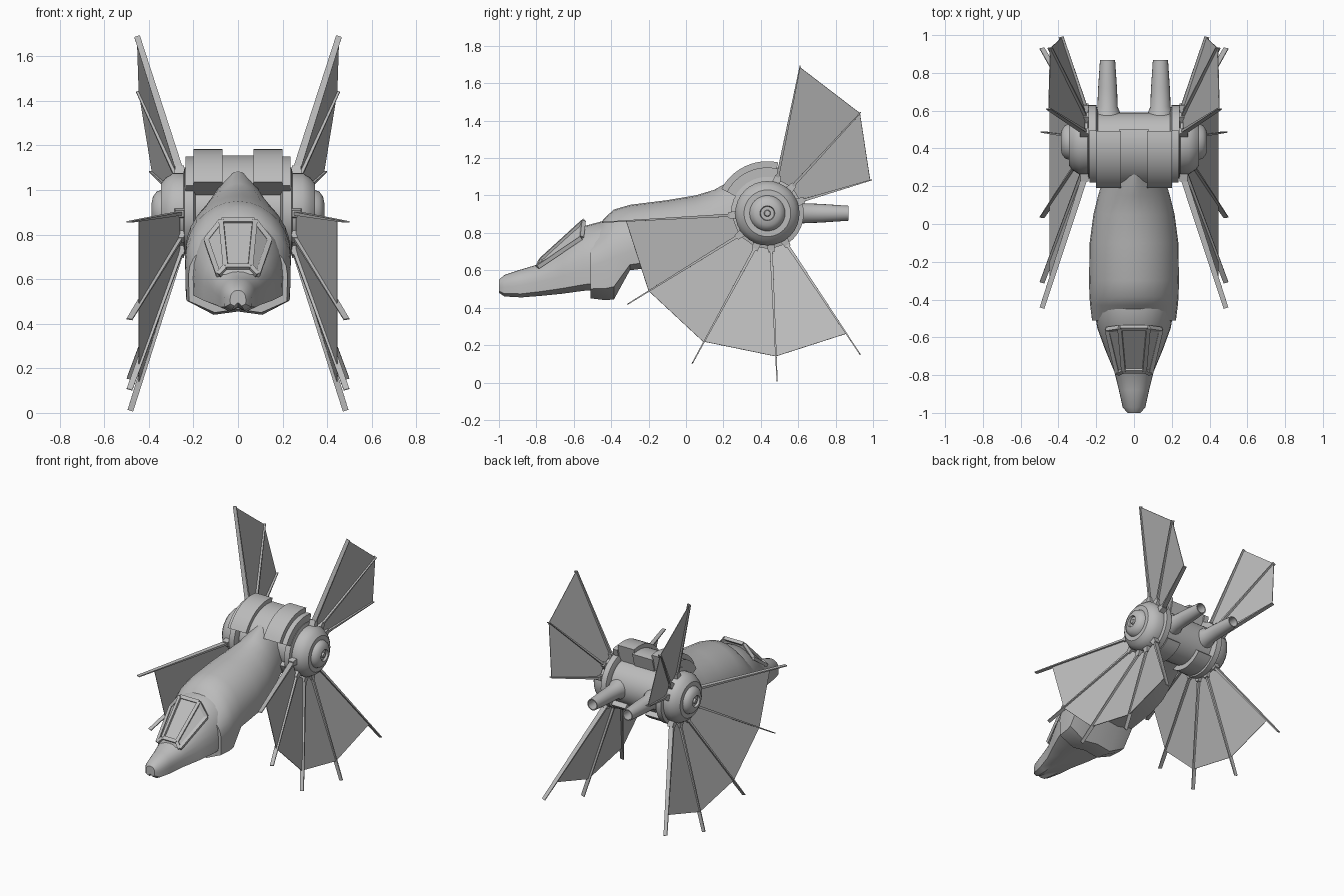
import bpy, bmesh, math
from mathutils import Vector as V

old = bpy.data.objects.get("Cube")
if old:
    bpy.data.objects.remove(old)

grey = bpy.data.materials.new("hull_grey")
grey.use_nodes = True
GREY = (0.5, 0.5, 0.5, 1)
grey.diffuse_color = GREY
grey.node_tree.nodes["Principled BSDF"].inputs["Base Color"].default_value = GREY

HUB_Y, HUB_Z = 0.435, 0.905


def make(name, verts, faces, mirror=False, smooth=0):
    """Mesh object with consistent normals, optional mirroring and smoothing."""
    mesh = bpy.data.meshes.new(name)
    mesh.from_pydata(verts, [], faces)
    bm = bmesh.new()
    bm.from_mesh(mesh)
    bmesh.ops.recalc_face_normals(bm, faces=bm.faces)
    bm.to_mesh(mesh)
    bm.free()
    mesh.materials.append(grey)
    ob = bpy.data.objects.new(name, mesh)
    bpy.context.collection.objects.link(ob)
    if smooth:
        bpy.ops.object.select_all(action="DESELECT")
        bpy.context.view_layer.objects.active = ob
        ob.select_set(True)
        bpy.ops.object.shade_smooth_by_angle(angle=math.radians(smooth))
    if mirror:
        ob.modifiers.new("Mirror", "MIRROR").use_mirror_merge = False
    return ob


def loft(name, rings, closed=False, **kw):
    """Skin between equal rings; cap the ends unless the rings form a loop."""
    n, m = len(rings[0]), len(rings)
    faces = [(i * n + j, i * n + (j + 1) % n, (i + 1) % m * n + (j + 1) % n, (i + 1) % m * n + j)
             for i in range(m if closed else m - 1) for j in range(n)]
    if not closed:
        faces += [tuple(range(n)), tuple(range((m - 1) * n, m * n))]
    return make(name, [p for r in rings for p in r], faces, **kw)


def hull_ring(y, w, zb, zt, zm, power):
    """Rounded top, flat sides and a shallow chined belly."""
    half = []
    for k in range(8):
        a = math.pi / 2 * k / 7
        half.append((w * math.sin(a) ** (2 / power), zm + (zt - zm) * max(math.cos(a), 0) ** (2 / power)))
    half += [(w * 0.99, zb + (zm - zb) * 0.3), (w * 0.47, zb)]
    pts = half + [(0, zb + 0.015)] + [(-x, z) for x, z in half[:0:-1]]
    return [(x, y, z) for x, z in pts]


def lathe(name, profile, centre, axis, seg=32, **kw):
    """Turn (distance, radius) pairs round the x or y axis."""
    rings = []
    for d, r in profile:
        ring = []
        for k in range(seg):
            a = math.tau * k / seg
            c, s = r * math.cos(a), r * math.sin(a)
            off = V((d, c, s)) if axis == "x" else V((c, d, s))
            ring.append(V(centre) + off)
        rings.append(ring)
    return loft(name, rings, smooth=35, **kw)


def arc_band(name, x0, x1, r0, r1, a0, a1, mirror=False):
    """Curved strap wrapped round the hub axis."""
    rings = []
    for k in range(13):
        a = math.radians(a0 + (a1 - a0) * k / 12)
        rings.append([(x, HUB_Y + r * math.cos(a), HUB_Z + r * math.sin(a))
                      for x, r in ((x0, r0), (x1, r0), (x1, r1), (x0, r1))])
    return loft(name, rings, mirror=mirror, smooth=30)


def beam(name, a, b, side, size_a, size_b, mirror=True):
    """Tapered bar; side is the direction of its width."""
    a, b = V(a), V(b)
    d = (b - a).normalized()
    t = d.cross(V(side)).normalized()
    s = t.cross(d)
    rings = [[p + s * i * w / 2 + t * j * h / 2 for i, j in ((-1, -1), (1, -1), (1, 1), (-1, 1))]
             for p, (w, h) in ((a, size_a), (b, size_b))]
    return loft(name, rings, mirror=mirror)


# Fuselage: slim nose section plugged into the broad main body
nose = [(-1.0, .035, .48, .55, .51), (-.97, .06, .46, .575, .51), (-.88, .08, .455, .605, .52),
        (-.78, .105, .463, .635, .54), (-.66, .155, .475, .74, .57), (-.55, .195, .49, .835, .6),
        (-.42, .215, .5, .87, .63), (-.3, .2, .62, .86, .68)]
loft("nose_hull", [hull_ring(*s, 2.2) for s in nose], smooth=40)
body = [(-.51, .222, .45, .79, .62, 2), (-.43, .232, .44, .885, .65, 2), (-.385, .236, .445, .925, .67, 2),
        (-.3, .238, .6, .95, .7, 2), (-.1, .235, .625, .975, .73, 2), (.05, .215, .66, 1.0, .76, 1.9),
        (.15, .19, .7, 1.03, .8, 1.7), (.25, .16, .74, 1.085, .83, 1.5), (.4, .12, .78, 1.1, .86, 1.5)]
loft("main_hull", [hull_ring(*s) for s in body], smooth=40)

# Canopy: faceted glass house with raised frame bars
low_front, top_front = V((.088, -.79, .62)), V((.055, -.775, .655))
low_back, top_back = V((.142, -.56, .775)), V((.075, -.55, .86))
flip = lambda p: V((-p.x, p.y, p.z))
loft("canopy_glass", [[low_front, top_front, flip(top_front), flip(low_front)],
                      [low_back, top_back, flip(top_back), flip(low_back)]])
for name, a, b in (("canopy_sill", low_front, low_back), ("canopy_rail", top_front, top_back),
                   ("canopy_front_post", low_front, top_front), ("canopy_rear_post", low_back, top_back)):
    beam(name, a, b, (1, .3, 0), (.022, .022), (.022, .022))
for name, p in (("canopy_front_bar", top_front), ("canopy_rear_bar", top_back)):
    beam(name, flip(p), p, (0, 1, 1), (.024, .022), (.024, .022), mirror=False)

# Hub: axle drum, stepped end caps and wrap-round armour straps
hub = (0, HUB_Y, HUB_Z)
lathe("axle_drum", [(-.22, .155), (.22, .155)], hub, "x")
lathe("hub_end", [(.19, .16), (.2, .195), (.24, .195), (.245, .172), (.29, .172), (.325, .15), (.345, .125),
                  (.345, .095), (.365, .088), (.382, .065), (.387, .04), (.372, .036), (.372, .018),
                  (.385, .014), (.386, .002)], hub, "x", mirror=True)
arc_band("centre_strap", -.08, .08, .14, .25, 75, 150)
arc_band("broad_strap", .07, .2, .14, .278, 78, 152, mirror=True)
arc_band("narrow_strap", .2, .236, .14, .245, 75, 152, mirror=True)
arc_band("lower_strap", .08, .19, .14, .19, 200, 320, mirror=True)

# Exhausts: hollow tapered tubes with flared roots
lathe("exhaust_tube", [(.5, .075), (.585, .068), (.62, .054), (.72, .05), (.868, .04), (.868, .033), (.7, .033)],
      (.14, 0, .905), "y", seg=20, mirror=True)


def wing(label, stations):
    """Fan of ribs (root, web corner, tip as y-z, outer x) with a web between them."""
    roots, corners = [], []
    for k, (angle, corner, tip, web_x, tip_x) in enumerate(stations):
        a = math.radians(angle)
        out = V((0, math.cos(a), math.sin(a)))
        root = V((.262, HUB_Y, HUB_Z)) + out * .19
        outer, end = V((web_x, *corner)), V((tip_x, *tip))
        roots.append(root)
        corners.append(outer)
        side = V((1, 0, 0))
        beam(f"{label}_rib_{k}", root, end, side, (.034, .016), (.026, .006))
        beam(f"{label}_rib_mount_{k}", root - out * .04, root + out * .02, side, (.05, .05), (.04, .03))
    n = len(roots)
    web = make(f"{label}_web", roots + corners, [(i, i + 1, n + i + 1, n + i) for i in range(n - 1)], mirror=True)
    thick = web.modifiers.new("Thickness", "SOLIDIFY")
    thick.thickness, thick.offset = .004, 0


wing("lower_wing", [(183, (-.32, .862), (-.445, .857), .445, .487),
                    (218, (-.2, .49), (-.31, .42), .445, .487),
                    (251, (.09, .22), (.035, .105), .445, .487),
                    (276, (.48, .14), (.487, .01), .445, .483),
                    (302, (.86, .262), (.93, .152), .445, .487)])
wing("upper_wing", [(74, (.61, 1.685), (.61, 1.69), .452, .453),
                    (47, (.93, 1.44), (.933, 1.443), .444, .445),
                    (20, (.985, 1.08), (.99, 1.083), .385, .386)])
